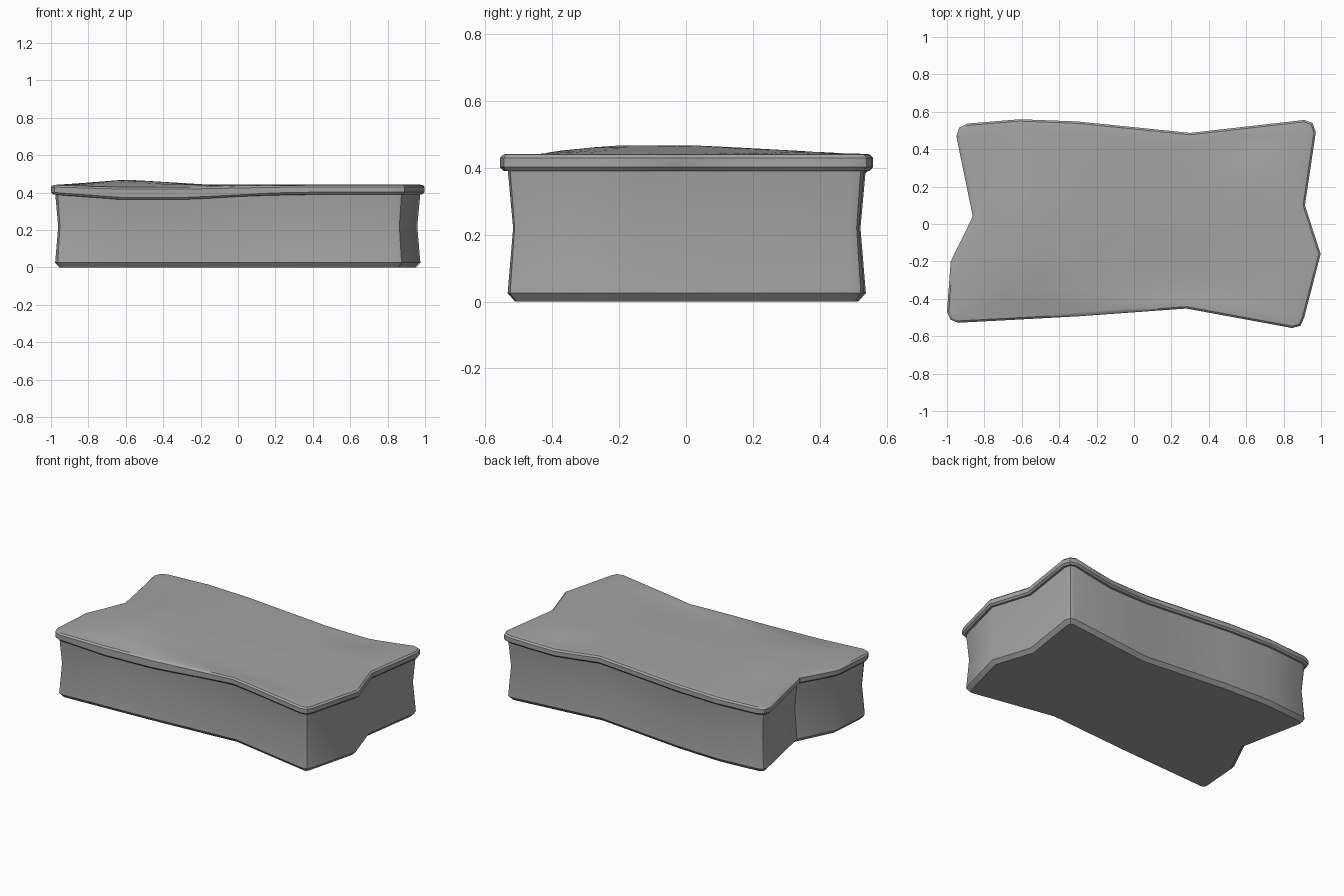
import bpy, bmesh, math
from mathutils import Vector

cube = bpy.data.objects.get("Cube")
if cube:
    bpy.data.objects.remove(cube, do_unlink=True)

stone = bpy.data.materials.new("grey stone")
stone.use_nodes = True
colour = (0.37, 0.37, 0.37, 1)
stone.diffuse_color = colour
stone.node_tree.nodes["Principled BSDF"].inputs["Base Color"].default_value = colour

# Irregular slab outline, clockwise from the back left corner
OUTLINE = [Vector(p) for p in (
    (-.95, .47), (-.935, .515), (-.89, .537), (-.61, .56), (-.3, .548),
    (.3, .487), (.91, .556), (.955, .54), (.972, .49), (.914, .1),
    (.998, -.16), (.91, -.5), (.89, -.545), (.845, -.556), (.28, -.452),
    (-.29, -.493), (-.62, -.511), (-.94, -.528), (-.98, -.512), (-1, -.47),
    (-.98, -.2), (-.862, .04))]


def offset(points, d):
    """Move every edge of the outline inward by d."""
    result = []
    for i, p in enumerate(points):
        a = (p - points[i - 1]).normalized()
        b = (points[(i + 1) % len(points)] - p).normalized()
        na, nb = Vector((a.y, -a.x)), Vector((b.y, -b.x))
        result.append(p + (na + nb) * d / (1 + na.dot(nb)))
    return result


def ramp(v, a, b, c, d):
    """Trapezoid: rises from a to b, flat to c, falls to d."""
    return max(0, min(1, (v - a) / (b - a), (d - v) / (d - c)))


def front_sag(x, y):
    """Dip of the rim along the front edge."""
    return -.028 * ramp(x, -1, -.62, -.27, .28) * ramp(y, -3, -2, -.47, -.4)


def relief(x, y):
    """Broad hump, a shallow front hollow and a dip in the back edge."""
    hump = .025 * ramp(x, -.95, -.63, -.56, -.15) * ramp(y, -.47, -.22, .04, .5)
    hollow = .01 * ramp(x, -.3, .1, .4, .8) * ramp(y, -.46, -.36, -.28, 0)
    back_dip = .022 * ramp(x, .3, .57, .65, .9) * ramp(y, .25, .45, 2, 3)
    return hump - hollow - back_dip


def make(name, rings, angle):
    """Skin a stack of closed rings and cap both ends."""
    bm = bmesh.new()
    loops = [[bm.verts.new(v) for v in ring] for ring in rings]
    n = len(loops[0])
    for lo, hi in zip(loops, loops[1:]):
        for i in range(n):
            j = (i + 1) % n
            bm.faces.new((lo[i], lo[j], hi[j], hi[i]))
    bm.faces.new(loops[0])
    bm.faces.new(loops[-1])
    bmesh.ops.triangulate(bm, faces=[f for f in bm.faces if len(f.verts) > 4])
    bmesh.ops.recalc_face_normals(bm, faces=bm.faces)
    mesh = bpy.data.meshes.new(name)
    bm.to_mesh(mesh)
    bm.free()
    mesh.materials.append(stone)
    obj = bpy.data.objects.new(name, mesh)
    bpy.context.collection.objects.link(obj)
    bpy.ops.object.select_all(action='DESELECT')
    obj.select_set(True)
    bpy.context.view_layer.objects.active = obj
    bpy.ops.object.shade_smooth_by_angle(angle=math.radians(angle))


# Waisted body with a chamfered foot
body = [[(p.x, p.y, z) for p in offset(OUTLINE, d)]
        for d, z in ((.044, 0), (.022, .025), (.038, .22), (.022, .397))]
make("stone_body", body, 35)

# Extra points along the long edges so the lid can undulate
fine = []
for i, p in enumerate(OUTLINE):
    q = OUTLINE[(i + 1) % len(OUTLINE)]
    steps = max(1, round((q - p).length / .15))
    fine += [p.lerp(q, k / steps) for k in range(steps)]

# Lid with chamfered rim that sags less on top, then a gently rolling surface
TOP = .442
TOP_SAG = .4
lid = [[(p.x, p.y, z + front_sag(p.x, p.y) * w + relief(p.x, p.y))
        for p in offset(fine, d)]
       for d, z, w in ((.022, .39, 1), (.01, .391, 1), (0, .402, 1),
                       (0, .43, TOP_SAG), (.01, .44, TOP_SAG), (.022, TOP, TOP_SAG))]
edge = offset(fine, .022)
for k in range(1, 13):
    ring = [p * (1 - k / 12.2) for p in edge]
    lid.append([(p.x, p.y, TOP + TOP_SAG * front_sag(p.x, p.y) + relief(p.x, p.y))
                for p in ring])
make("stone_lid", lid, 35)
